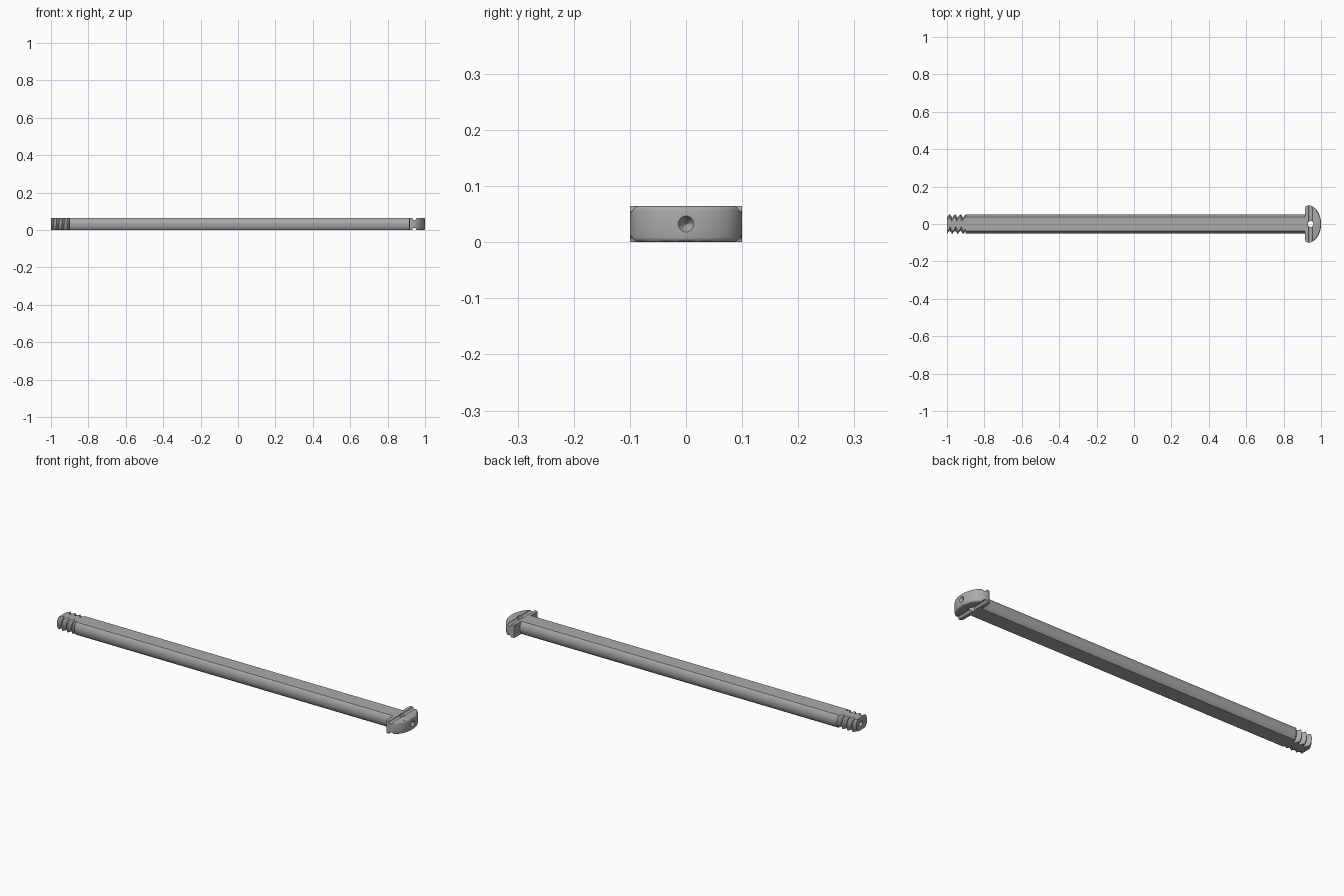
import bpy, bmesh, math
from mathutils import Matrix

cube = bpy.data.objects.get("Cube")
if cube:
    bpy.data.objects.remove(cube, do_unlink=True)

HALF = 0.0325      # half thickness between the flats
RADIUS = 0.0505    # shaft radius

grey = bpy.data.materials.new("plain grey")
grey.use_nodes = True
grey.diffuse_color = (0.4, 0.4, 0.4, 1)
grey.node_tree.nodes["Principled BSDF"].inputs["Base Color"].default_value = (0.4, 0.4, 0.4, 1)


def finish(name, bm):
    bmesh.ops.recalc_face_normals(bm, faces=bm.faces)
    mesh = bpy.data.meshes.new(name)
    bm.to_mesh(mesh)
    bm.free()
    mesh.materials.append(grey)
    obj = bpy.data.objects.new(name, mesh)
    bpy.context.collection.objects.link(obj)
    return obj


def flattened_tube(name, xs, radius_at, angles):
    """Closed tube along x whose top and bottom are trimmed flat."""
    bm = bmesh.new()
    rings = []
    for x in xs:
        ring = []
        for a in angles:
            r = radius_at(x, a)
            z = max(-HALF, min(HALF, r * math.sin(a)))
            ring.append(bm.verts.new((x, r * math.cos(a), HALF + z)))
        rings.append(ring)
    n = len(angles)
    for r0, r1 in zip(rings, rings[1:]):
        for i in range(n):
            bm.faces.new((r0[i], r0[(i + 1) % n], r1[(i + 1) % n], r1[i]))
    bm.faces.new(rings[0])
    bm.faces.new(rings[-1])
    return finish(name, bm)


def cone_cutter(name, x, r1, r2, depth, axis):
    bm = bmesh.new()
    turn = Matrix.Rotation(math.pi / 2, 4, 'Y') if axis == 'X' else Matrix()
    bmesh.ops.create_cone(bm, cap_ends=True, segments=24, radius1=r1, radius2=r2,
                          depth=depth, matrix=Matrix.Translation((x, 0, HALF)) @ turn)
    return finish(name, bm)


def apply_modifiers(obj, cutters):
    for c in cutters:
        mod = obj.modifiers.new("cut", 'BOOLEAN')
        mod.operation, mod.solver, mod.object = 'DIFFERENCE', 'EXACT', c
        c.hide_render = True
    bpy.context.view_layer.objects.active = obj
    for mod in list(obj.modifiers):
        bpy.ops.object.modifier_apply(modifier=mod.name)


def smooth(obj, degrees):
    bpy.ops.object.select_all(action='DESELECT')
    obj.select_set(True)
    bpy.context.view_layer.objects.active = obj
    bpy.ops.object.shade_smooth_by_angle(angle=math.radians(degrees))


# Shaft: round sides between two flats
edge = math.asin(HALF / RADIUS)
side = [-edge + 2 * edge * i / 16 for i in range(17)]
shaft = flattened_tube("shaft", [-0.9, 0.925], lambda x, a: RADIUS,
                       side + [a + math.pi for a in side])

# Thread: V-shaped helix, trimmed by the same flats
PITCH = 0.029


def thread_radius(x, a):
    phase = (x / PITCH + a / math.tau) % 1
    return 0.034 + 0.019 * abs(2 * phase - 1)


thread = flattened_tube("thread", [-1 + 0.105 * i / 58 for i in range(59)],
                        thread_radius, [math.tau * i / 72 for i in range(72)])

# Head: half-moon plan, extruded and rounded at its top and bottom rims
arc = [math.pi * (i / 32 - 0.5) for i in range(33)]
outline = [(0.93 + 0.07 * math.cos(a), 0.1 * math.sin(a)) for a in arc]
outline += [(0.917, 0.095), (0.915, 0.08), (0.915, -0.08), (0.917, -0.095)]
bm = bmesh.new()
face = bm.faces.new([bm.verts.new((x, y, 0)) for x, y in outline])
up = bmesh.ops.extrude_face_region(bm, geom=[face])["geom"]
bmesh.ops.translate(bm, vec=(0, 0, 2 * HALF),
                    verts=[v for v in up if isinstance(v, bmesh.types.BMVert)])
rims = [e for e in bm.edges
        if abs(e.verts[0].co.z - e.verts[1].co.z) < 0.001
        and min(v.co.x for v in e.verts) > 0.935]
bmesh.ops.bevel(bm, geom=rims, offset=0.009, segments=3, profile=0.5, affect='EDGES')
head = finish("head", bm)

# Grooves across both flats of the head
cutters = []
for z in (0, 2 * HALF):
    bm = bmesh.new()
    bmesh.ops.create_cone(bm, cap_ends=True, segments=20, radius1=0.011, radius2=0.011,
                          depth=0.3, matrix=Matrix.Translation((0.943, 0, z))
                          @ Matrix.Rotation(math.pi / 2, 4, 'X'))
    cutters.append(finish("groove_cutter", bm))

# Cross hole and end dimples
cutters.append(cone_cutter("cross_hole_cutter", 0.945, 0.016, 0.016, 0.2, 'Z'))
cutters.append(cone_cutter("head_dimple_cutter", 0.99, 0.001, 0.017, 0.03, 'X'))
apply_modifiers(head, cutters)
end_cut = cone_cutter("tip_dimple_cutter", -0.99, 0.017, 0.001, 0.03, 'X')
apply_modifiers(thread, [end_cut])

for c in cutters + [end_cut]:
    bpy.data.objects.remove(c, do_unlink=True)

for obj in (shaft, thread, head):
    smooth(obj, 30)
